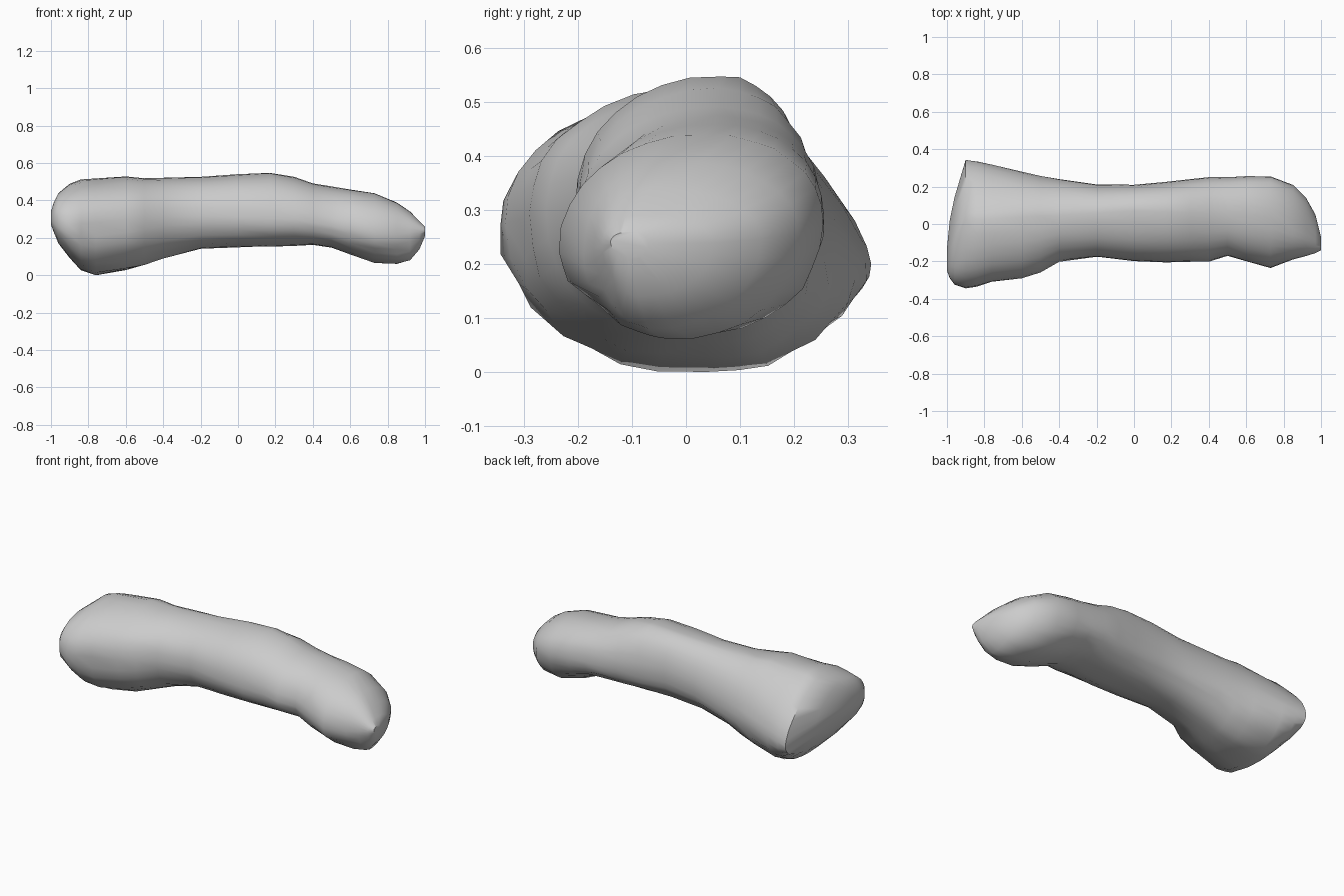
import bpy
import bmesh
import math
import random

cube = bpy.data.objects.get("Cube")
if cube:
    bpy.data.objects.remove(cube, do_unlink=True)

random.seed(4)
SIDES = 32


def interpolate(knots, x):
    """Read a value from a short list of (position, value) knots."""
    for (xa, va), (xb, vb) in zip(knots, knots[1:]):
        if x <= xb:
            t = max(0.0, (x - xa) / (xb - xa))
            return va + (vb - va) * t
    return knots[-1][1]


# Outline of the log: position, front, back, bottom, top
stations = [
    (-1, -.25, -.13, .27, .34),
    (-.985, -.29, .02, .23, .39),
    (-.96, -.325, .14, .17, .44),
    (-.9, -.345, .345, .09, .49),
    (-.84, -.335, .335, .03, .51),
    (-.76, -.31, .315, 0, .515),
    (-.6, -.29, .28, .025, .53),
    (-.5, -.26, .255, .055, .52),
    (-.4, -.2, .24, .09, .52),
    (-.2, -.175, .21, .14, .525),
    (0, -.2, .21, .15, .54),
    (.17, -.205, .225, .15, .548),
    (.3, -.2, .24, .155, .525),
    (.4, -.2, .25, .16, .49),
    (.5, -.17, .25, .15, .475),
    (.6, -.2, .255, .11, .46),
    (.73, -.235, .255, .07, .44),
    (.85, -.19, .21, .06, .39),
    (.92, -.17, .14, .08, .34),
    (.97, -.155, .05, .14, .29),
    (1, -.14, -.07, .21, .26),
]
# Heights of the widest points and sideways lean of the ridge and keel
front_height = [(-1, .3), (-.9, .27), (-.3, .32), (.3, .3), (.8, .21), (1, .24)]
back_height = [(-1, .3), (-.9, .2), (-.6, .24), (0, .33), (.6, .29), (1, .235)]
ridge = [(-1, -.18), (-.9, .02), (0, .07), (.7, .05), (1, -.1)]
keel = [(-1, -.18), (-.9, .04), (0, .03), (.7, .01), (1, -.1)]
# Corner shape: under one is fuller than an ellipse, over one is flatter
front_low = [(-.9, .78), (-.4, .92), (.4, .94), (.8, 1.15)]
back_high = [(-.9, 1.35), (-.4, 1.05), (0, .94)]
plain = [(-1, .94), (1, .94)]


def section(x, front, back, bottom, top):
    """Four quarter curves joined into one lopsided cross-section."""
    points = []
    size = min(back - front, top - bottom)
    for i in range(SIDES):
        angle = math.tau * i / SIDES
        c, s = math.cos(angle), math.sin(angle)
        side, heights = (back, back_height) if c > 0 else (front, front_height)
        edge, lean = (top, ridge) if s > 0 else (bottom, keel)
        shape = plain
        if c > 0 and s > 0:
            shape = back_high
        elif c < 0 and s < 0:
            shape = front_low
        power = interpolate(shape, x)
        middle_y = interpolate(lean, x)
        middle_z = interpolate(heights, x)
        # Rough bumps are stronger on the lower half than on the upper half
        rough = size * (.012 if s < 0 else .005)
        bump = random.uniform(-rough, rough)
        y = middle_y + (side - middle_y) * abs(c) ** power + c * bump
        z = middle_z + (edge - middle_z) * abs(s) ** power + s * bump
        points.append((x, y, max(z, 0)))
    return points


# Log body: lofted rings closed at both ends
bm = bmesh.new()
rings = [[bm.verts.new(p) for p in section(*row)] for row in stations]
for a, b in zip(rings, rings[1:]):
    for i in range(SIDES):
        j = (i + 1) % SIDES
        bm.faces.new((a[i], a[j], b[j], b[i]))
bm.faces.new(rings[0])
bm.faces.new(rings[-1])
bmesh.ops.recalc_face_normals(bm, faces=bm.faces)
mesh = bpy.data.meshes.new("log_body")
bm.to_mesh(mesh)
bm.free()
log = bpy.data.objects.new("log_body", mesh)
bpy.context.collection.objects.link(log)

# Plain grey surface
grey = bpy.data.materials.new("plain_grey")
grey.use_nodes = True
colour = (.6, .6, .6, 1)
grey.diffuse_color = colour
grey.node_tree.nodes["Principled BSDF"].inputs["Base Color"].default_value = colour
mesh.materials.append(grey)

# Smooth shading with crisp end edges
bpy.ops.object.select_all(action="DESELECT")
log.select_set(True)
bpy.context.view_layer.objects.active = log
bpy.ops.object.shade_smooth_by_angle(angle=math.radians(50))
